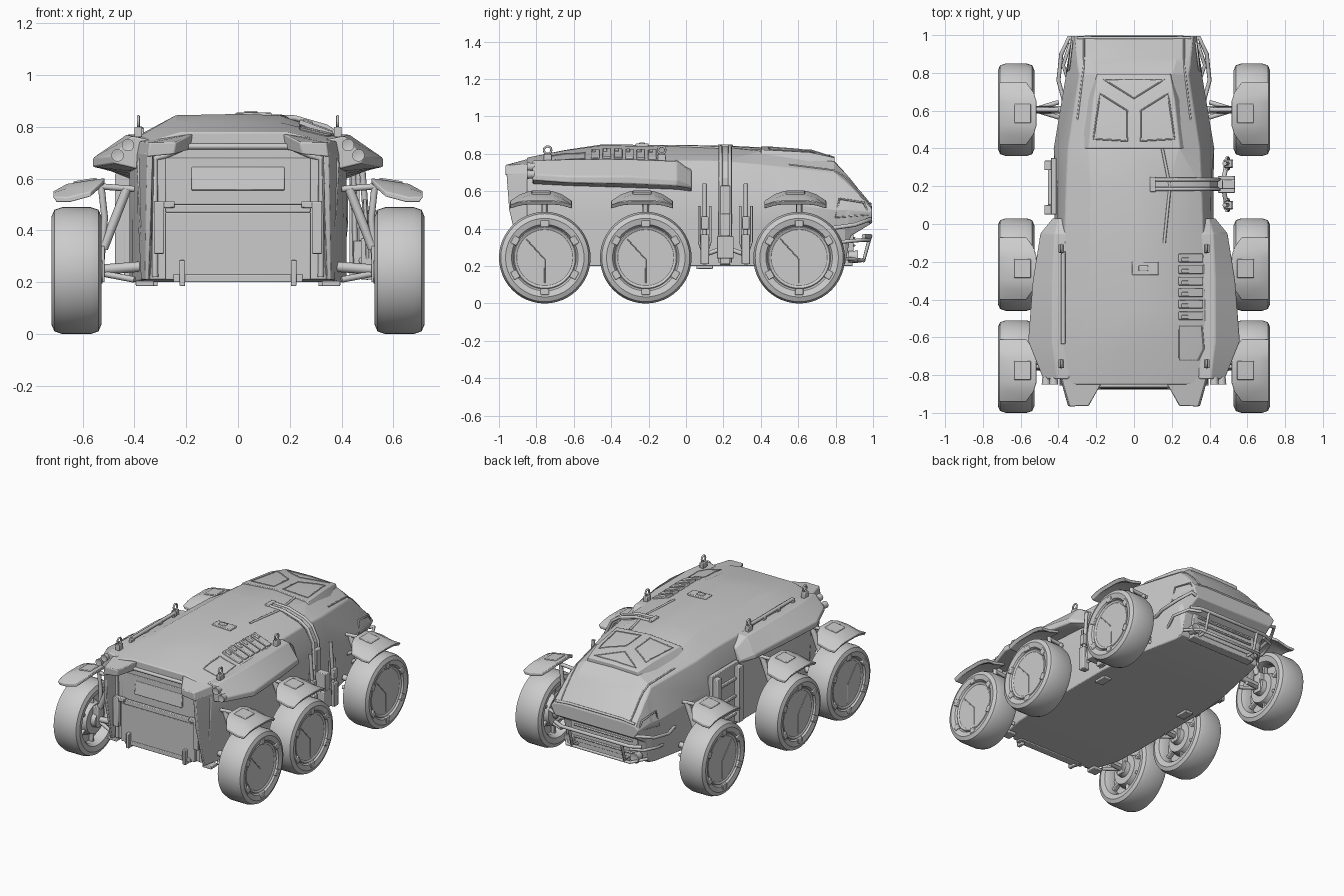
import bpy, bmesh, math
from mathutils import Vector, Matrix
from mathutils.bvhtree import BVHTree

if "Cube" in bpy.data.objects:
    bpy.data.objects.remove(bpy.data.objects["Cube"])

def finish(name, bm, bevel=0, smooth=30):
    bmesh.ops.recalc_face_normals(bm, faces=bm.faces)
    me = bpy.data.meshes.new(name)
    bm.to_mesh(me)
    bm.free()
    ob = bpy.data.objects.new(name, me)
    bpy.context.collection.objects.link(ob)
    if bevel:
        m = ob.modifiers.new("bevel", 'BEVEL')
        m.width, m.segments, m.limit_method = bevel, 2, 'ANGLE'
    bpy.ops.object.select_all(action='DESELECT')
    ob.select_set(True)
    bpy.context.view_layer.objects.active = ob
    bpy.ops.object.shade_smooth_by_angle(angle=math.radians(smooth))
    return ob

def loft(name, rings, bevel=0, smooth=20):
    """Skin a list of equal-length closed rings and cap the ends."""
    bm = bmesh.new()
    vs = [[bm.verts.new(p) for p in r] for r in rings]
    n = len(vs[0])
    for a, b in zip(vs, vs[1:]):
        for i in range(n):
            bm.faces.new((a[i], a[(i + 1) % n], b[(i + 1) % n], b[i]))
    bm.faces.new(vs[0])
    bm.faces.new(vs[-1])
    return finish(name, bm, bevel, smooth)

def half_ring(y, pts, inset=0):
    """Mirror a half section; inset pulls in the right-hand roof edge only."""
    right = [(x - (inset if i == 1 else 0), y, z) for i, (x, z) in enumerate(pts)]
    return right + [(-x, y, z) for x, z in reversed(pts) if x > 0]

def box(name, c, s, rot=(0, 0, 0), bevel=0.004):
    bm = bmesh.new()
    bmesh.ops.create_cube(bm, size=1)
    bm.transform(Matrix.Diagonal((*s, 1)))
    ob = finish(name, bm, bevel)
    ob.location, ob.rotation_euler = c, rot
    return ob

def tube(name, pts, r, closed=False):
    cu = bpy.data.curves.new(name, 'CURVE')
    cu.dimensions, cu.bevel_depth, cu.bevel_resolution = '3D', r, 2
    cu.use_fill_caps = True
    sp = cu.splines.new('POLY')
    sp.points.add(len(pts) - 1)
    for p, q in zip(sp.points, pts):
        p.co = (*q, 1)
    sp.use_cyclic_u = closed
    ob = bpy.data.objects.new(name, cu)
    bpy.context.collection.objects.link(ob)
    return ob

def revolve(name, prof, c, seg=40):
    """Spin an (x, radius) profile round the x axis."""
    bm = bmesh.new()
    rings = []
    for k in range(seg):
        a = 2 * math.pi * k / seg
        rings.append([bm.verts.new((c[0] + x, c[1] + r * math.cos(a), c[2] + r * math.sin(a))) for x, r in prof])
    for k in range(seg):
        a, b = rings[k], rings[(k + 1) % seg]
        for i in range(len(prof) - 1):
            bm.faces.new((a[i], a[i + 1], b[i + 1], b[i]))
    bmesh.ops.remove_doubles(bm, verts=bm.verts, dist=1e-5)
    return finish(name, bm, 0, 35)

# Hull: half sections from roof centre to belly centre
hull = loft("hull", [half_ring(y, [(0, z0)] + p + [(0, p[-1][1])], k) for y, z0, k, p in [
    (-.85, .78, .03, [(.22, .78), (.36, .74), (.39, .66), (.38, .45), (.36, .21)]),
    (-.65, .82, .08, [(.24, .818), (.38, .765), (.41, .66), (.41, .45), (.41, .20)]),
    (-.45, .85, .08, [(.24, .845), (.38, .77), (.42, .66), (.42, .45), (.42, .20)]),
    (.20, .845, .05, [(.23, .835), (.36, .76), (.405, .62), (.42, .45), (.42, .20)]),
    (.40, .835, 0, [(.24, .815), (.35, .74), (.425, .55), (.425, .42), (.40, .20)]),
    (.79, .765, 0, [(.20, .76), (.29, .70), (.36, .50), (.35, .40), (.32, .20)]),
    (.85, .70, 0, [(.22, .70), (.30, .655), (.35, .50), (.34, .40), (.31, .21)]),
    (.88, .665, 0, [(.225, .665), (.30, .63), (.345, .50), (.335, .42), (.31, .36)]),
    (.995, .52, 0, [(.24, .52), (.31, .51), (.335, .49), (.32, .46), (.30, .43)])]], .006)
# Canopy on top of the cab
canopy = loft("canopy", [half_ring(y, [(0, z0)] + p + [(0, .7)]) for y, z0, p in [
    (.40, .841, [(.245, .822), (.29, .765)]),
    (.66, .822, [(.215, .808), (.25, .74)]), (.795, .785, [(.19, .78), (.20, .74)])]], .005)

trees = [BVHTree.FromObject(o, bpy.context.evaluated_depsgraph_get()) for o in (hull, canopy)]

def surf(x, y):
    hits = [t.ray_cast(Vector((x, y, 2)), Vector((0, 0, -1)))[0] for t in trees]
    return max((h.z for h in hits if h), default=.75)

def drape(name, pts, r, closed=True):
    path, n = [], len(pts)
    for i in range(n if closed else n - 1):
        a, b = Vector(pts[i]), Vector(pts[(i + 1) % n])
        path += [a.lerp(b, t / 6) for t in range(6)]
    if not closed:
        path.append(Vector(pts[-1]))
    return tube(name, [(p.x, p.y, surf(p.x, p.y)) for p in path], r, closed)

for s in (1, -1):
    drape("window_frame", [(s*.035, .44), (s*.035, .60), (s*.18, .69), (s*.215, .45)], .004)
    drape("hood_seam", [(s*.30, .55), (s*.265, .84), (s*.265, .98)], .005, False)
drape("windshield_frame", [(-.16, .765), (.16, .765), (0, .665)], .004)
drape("hood_front_lip", [(-.3, .985), (.3, .985)], .008, False)
drape("roof_ridge", [(.15, .4), (.19, .2), (.16, -.1)], .008, False)

for s in (1, -1):
    # Rear corners: thin side blades under roof eaves
    loft("rear_side_blade", [[(s*x, y, z) for x, y in o] for z, o in [
        (.21, [(.335, -.82), (.345, -.875), (.36, -.875), (.375, -.80)]),
        (.50, [(.325, -.82), (.335, -.945), (.355, -.945), (.39, -.80)]),
        (.70, [(.32, -.82), (.33, -.96), (.35, -.96), (.395, -.80)])]], .004)
    loft("rear_eave", [[(s*x, y, z + d) for x, y, d in o] for z, o in [
        (.695, [(.18, -.84, .02), (.245, -.96, 0), (.35, -.965, -.01), (.395, -.80, 0)]),
        (.74, [(.17, -.84, .035), (.24, -.965, 0), (.34, -.965, 0), (.385, -.80, .005)])]], .005)
    # Shoulder pods over the rear wheels
    loft("side_pod", [[(s*x, y, z) for x, z in o] for y, o in [
        (-.82, [(.34, .75), (.41, .765), (.48, .69), (.48, .66), (.40, .64), (.34, .64)]),
        (-.62, [(.34, .77), (.43, .77), (.56, .68), (.56, .645), (.42, .63), (.34, .63)]),
        (-.30, [(.34, .77), (.43, .77), (.535, .68), (.535, .64), (.42, .62), (.34, .62)]),
        (-.05, [(.34, .77), (.42, .76), (.495, .66), (.495, .63), (.42, .61), (.34, .61)]),
        (.03, [(.34, .74), (.40, .70), (.43, .63), (.43, .62), (.42, .60), (.34, .60)])]], .006)
    for x, z in ((.425, .73), (.465, .69)):
        revolve("rear_lamp", [(-.02, 0), (-.02, .02), (.02, .024), (.02, .018), (.01, 0)], (0, 0, 0), 20).matrix_world = \
            Matrix.Translation((s*x, -.83, z)) @ Matrix.Rotation(-math.pi/2, 4, 'Z')
    # Lifting eyes
    for y in (-.13, -.74):
        box("eye_base", (s*.385, y, .78), (.03, .045, .04))
        tube("lifting_eye", [(s*.385, y + .02*math.cos(a*math.pi/6), .82 + .02*math.sin(a*math.pi/6)) for a in range(12)], .006, True)
    # Hatch hinges, latches, hooks and feet
    box("hatch_latch", (s*.305, -.88, .41), (.04, .03, .2))
    box("hatch_clamp", (s*.285, -.875, .50), (.08, .03, .025))
    box("tow_hook", (s*.215, -.87, .235), (.022, .05, .1))
    box("jack_foot", (s*.36, -.82, .195), (.07, .07, .02))
    box("belly_block", (s*.34, .1, .195), (.06, .09, .02))
    # Bumper side loops
    tube("side_guard", [(s*.31, .985, .44), (s*.345, .985, .45), (s*.385, .90, .42), (s*.40, .76, .40), (s*.37, .65, .40)], .011)
    tube("side_guard_lower", [(s*.26, .98, .34), (s*.34, .95, .34), (s*.375, .84, .33), (s*.34, .74, .30)], .01)
    tube("bumper_upright", [(s*.2, .985, .36), (s*.2, .95, .23), (s*.2, .84, .22)], .01)
    tube("nose_side_frame", [(s*.345, .82, .56), (s*.355, .80, .46), (s*.325, .98, .475), (s*.33, .95, .54)], .006, True)
    revolve("fog_lamp", [(-.02, 0), (-.02, .03), (.03, .033), (.03, .025), (.015, 0)], (0, 0, 0), 24).matrix_world = \
        Matrix.Translation((s*.25, .89, .25)) @ Matrix.Rotation(math.pi/2, 4, 'Z')

# Rear hatch
box("hatch_lower", (0, -.855, .34), (.56, .03, .26))
box("hatch_upper", (0, -.847, .59), (.56, .02, .18))
box("hatch_panel", (0, -.855, .60), (.36, .02, .09), (math.radians(-8), 0, 0))
box("hatch_step", (0, -.858, .485), (.56, .03, .03))
box("hatch_sill", (0, -.85, .215), (.5, .05, .03))
tube("hatch_frame", [(x, -.855, z) for x, z in ((-.32, .22), (-.32, .68), (-.28, .69), (-.2, .725), (.2, .725), (.28, .69), (.32, .68), (.32, .22))], .012)
# Front bumper and grille
tube("bumper_bar", [(-.33, .95, .36), (-.26, .985, .36), (.26, .985, .36), (.33, .95, .36)], .012)
tube("bumper_bar_lower", [(-.31, .86, .24), (-.24, .95, .23), (.24, .95, .23), (.31, .86, .24)], .01)
box("grille", (0, .87, .31), (.50, .05, .15))
for i in range(3):
    box("grille_slat", (0, .885, .27 + i*.04), (.44, .04, .012))
box("skid_plate", (0, .86, .22), (.5, .06, .04))

# Roof fittings
for i in range(6):
    y = -.18 - i*.061
    box("roof_canister", (.30, y, surf(.30, y) + .001), (.135, .045, .022), (0, math.radians(20), 0))
    box("canister_clip", (.27, y - .008, surf(.27, y) + .012), (.04, .02, .014), (0, math.radians(20), 0))
drape("roof_panel_seam", [(.24, -.54), (.36, -.54), (.37, -.66), (.34, -.72), (.24, -.72)], .004)
box("roof_hatch", (.06, -.235, .845), (.14, .07, .02))
box("roof_hatch_handle", (.05, -.235, .855), (.05, .03, .014))
tube("roof_rail", [(-.375, -.62, .79), (-.375, -.16, .79)], .012)
for y in (-.62, -.46, -.31, -.16):
    box("rail_mount", (-.375, y, .78), (.025, .03, .03))

# Right-side hoist: curved rail over the roof, trolley and two tool arms
hoist = [(.10, .84), (.22, .835), (.34, .80), (.40, .76), (.445, .67), (.455, .22)]
for y in (.185, .235):
    tube("hoist_rail", [(x, y, z) for x, z in hoist], .01)
loft("hoist_web", [[(x, .185, z), (x, .235, z), (x - .015, .235, z - .015), (x - .015, .185, z - .015)] for x, z in hoist])
box("hoist_block", (.10, .21, .835), (.03, .08, .03))
box("hoist_column", (.45, .21, .42), (.04, .05, .42))
box("hoist_trolley", (.49, .21, .30), (.09, .09, .12))
box("hoist_head", (.50, .21, .42), (.07, .05, .12))
for y in (.10, .32):
    tube("tool_arm", [(.49, y, .21), (.50, y, .38), (.48, y, .64)], .012)
    box("tool_arm_lower", (.50, y, .29), (.05, .045, .16))
    box("tool_arm_elbow", (.50, y, .43), (.04, .04, .07))
    tube("tool_link", [(.47, .21, .30), (.49, y, .26)], .012)
    for d in (-.03, .03):
        tube("tool_finger", [(.50, y, .24), (.50, y + d, .33), (.49, y + d, .52)], .007)
# Left-side door with ribs
box("side_door", (-.425, .20, .43), (.03, .30, .42))
for y in (.075, .31):
    box("door_post", (-.455, y, .43), (.04, .05, .38))
for z in (.30, .42, .54):
    box("door_rib", (-.44, .2, z), (.03, .2, .02))

# Wheels, fenders and suspension
tire = [(-.06, .160), (-.088, .175), (-.096, .21), (-.085, .235), (-.055, .245), (.055, .245),
        (.085, .235), (.096, .21), (.088, .178), (.07, .165), (-.06, .160)]
disc = [(-.02, 0), (-.02, .168), (.078, .168), (.082, .163), (.080, .155), (.076, .15), (.076, 0)]
hub = [(-.10, 0), (-.10, .05), (-.07, .055), (-.07, .10), (-.02, .115)]
for s in (1, -1):
    flip = lambda prof: [(s*x, r) for x, r in prof]
    for wy in (.605, -.215, -.755):
        c = (s*.624, wy, .245)
        revolve("tire", flip(tire), c, 48)
        revolve("wheel_disc", flip(disc), c)
        revolve("wheel_hub", flip(hub), c, 24)
        for k in range(6):
            a = math.radians(30 + 60*k)
            box("rim_lug", (s*.706, wy + .182*math.cos(a), .245 + .182*math.sin(a)), (.028, .045, .036), (a + math.pi/2, 0, 0))
            box("inner_spoke", (s*.585, wy + .1*math.cos(a), .245 + .1*math.sin(a)), (.03, .13, .02), (a, 0, 0))
        tube("disc_groove", [(s*.70, wy - .10, .345), (s*.70, wy, .235), (s*.70, wy, .11)], .003)
        # Fender: folded plate drooping outward and at both ends
        loft("fender", [[(s*x, wy - .02 + d, z) for x, z in
                         ((xi, zi), (.66, zi - .022), (.715, zo), (.70, zo - .022), (.65, zi - .042), (xi, zi - .02))]
                        for d, xi, zi, zo in ((-.165, .57, .55, .53), (-.11, .53, .585, .545), (-.06, .515, .602, .55),
                                              (.06, .515, .602, .55), (.11, .53, .585, .545), (.165, .57, .55, .53))], .004)
        box("fender_box", (s*.59, wy - .02, .588), (.09, .10, .018), (0, s*math.radians(9), 0))
        # Struts and wishbones
        tube("axle", [(s*.38, wy, .26), (s*.58, wy, .245)], .02)
        tube("damper", [(s*.43, wy, .56), (s*.52, wy, .33)], .018)
        tube("fender_stay", [(s*.53, wy, .26), (s*.515, wy, .45), (s*.53, wy, .585)], .013)
        tube("fender_arm", [(s*.40, wy, .56), (s*.53, wy, .57)], .012)
        for d in (-.04, .04):
            tube("wishbone", [(s*.40, wy + d, .21), (s*.53, wy, .235)], .012)
        box("upright", (s*.535, wy, .27), (.04, .06, .14))

# Turn the tubes into meshes
bpy.ops.object.select_all(action='DESELECT')
for o in bpy.context.scene.objects:
    if o.type == 'CURVE':
        o.select_set(True)
        bpy.context.view_layer.objects.active = o
bpy.ops.object.convert(target='MESH')
